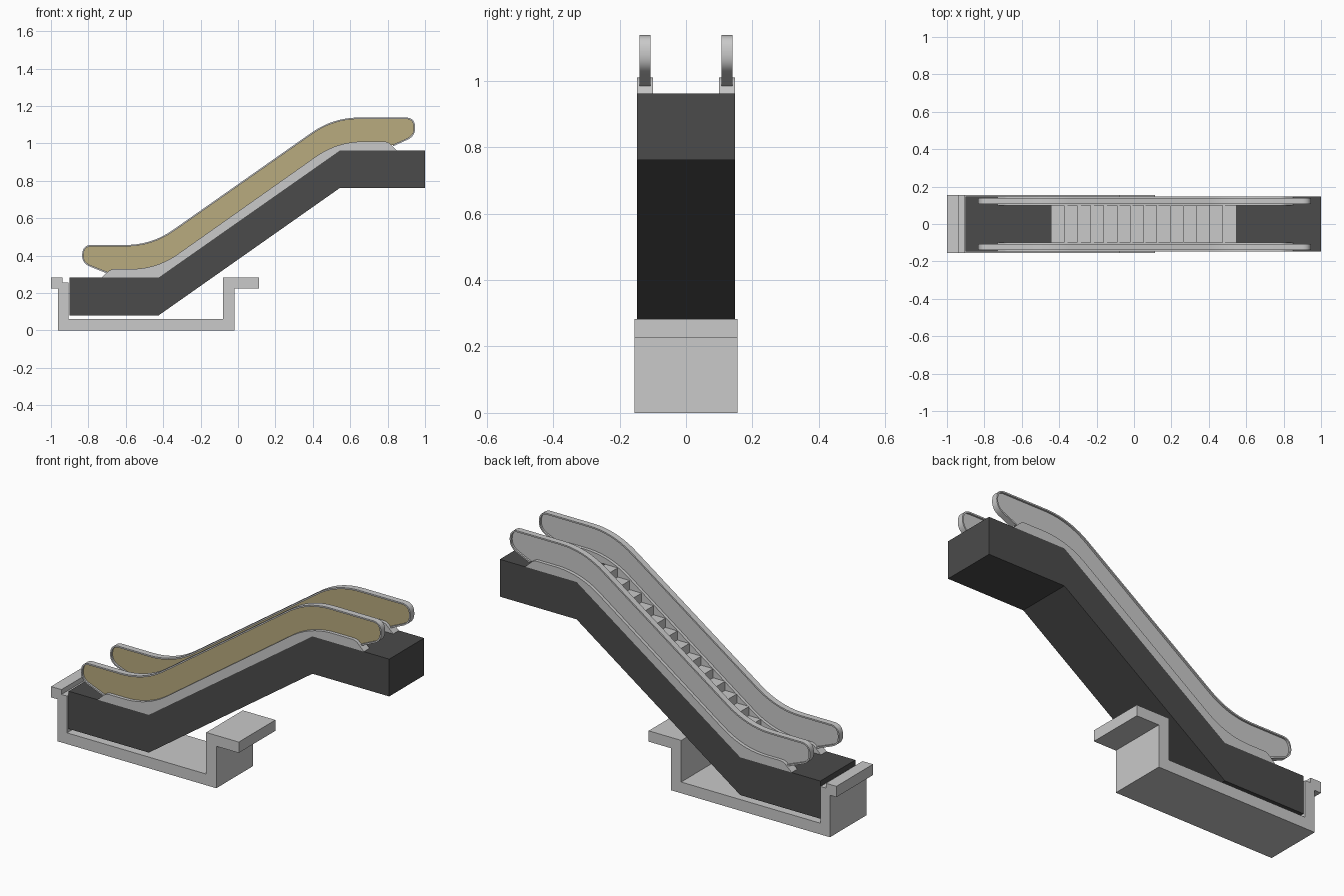
import bpy, bmesh, math
from mathutils import Vector

if "Cube" in bpy.data.objects:
    bpy.data.objects.remove(bpy.data.objects["Cube"])


def material(name, rgb):
    m = bpy.data.materials.new(name)
    m.diffuse_color = (*rgb, 1)
    m.use_nodes = True
    m.node_tree.nodes["Principled BSDF"].inputs["Base Color"].default_value = m.diffuse_color
    return m


DARK = material("dark cladding", (0.07, 0.07, 0.07))
LIGHT = material("light grey", (0.585, 0.585, 0.585))
TAN = material("tan panel", (0.483, 0.405, 0.21))


def rounded(points, n=10):
    """Points are (x, z, r); r is the tangent length of the rounded corner."""
    out = []
    for i, (x, z, r) in enumerate(points):
        p = Vector((x, z))
        if r == 0 or i in (0, len(points) - 1):
            out.append(p)
            continue
        a = p + (Vector(points[i - 1][:2]) - p).normalized() * r
        b = p + (Vector(points[i + 1][:2]) - p).normalized() * r
        for k in range(n + 1):
            t = k / n
            out.append(a * (1 - t) ** 2 + p * 2 * t * (1 - t) + b * t * t)
    return out


def extrude(name, profile, y0, y1, mats, smooth=False):
    """Extrude an x-z profile from y0 to y1."""
    bm = bmesh.new()
    a = [bm.verts.new((p[0], y0, p[1])) for p in profile]
    b = [bm.verts.new((p[0], y1, p[1])) for p in profile]
    front = bm.faces.new(a)
    bm.faces.new(b[::-1])
    for i in range(len(a)):
        j = (i + 1) % len(a)
        bm.faces.new((a[j], a[i], b[i], b[j]))
    if len(mats) > 1:  # second colour on the face looking to the front
        front.material_index = 1
    bmesh.ops.recalc_face_normals(bm, faces=bm.faces)
    bm.normal_update()
    if front.normal.y > 0:  # make sure the shell points outwards
        bmesh.ops.reverse_faces(bm, faces=bm.faces)
    me = bpy.data.meshes.new(name)
    bm.to_mesh(me)
    bm.free()
    ob = bpy.data.objects.new(name, me)
    bpy.context.collection.objects.link(ob)
    for m in mats:
        me.materials.append(m)
    if smooth:
        bpy.ops.object.select_all(action='DESELECT')
        ob.select_set(True)
        bpy.context.view_layer.objects.active = ob
        bpy.ops.object.shade_smooth_by_angle(angle=math.radians(35))
    return ob


# Concrete pit under the lower landing
extrude("floor_pit", [(-1, .283), (-.938, .283), (-.938, .257), (-.905, .257), (-.905, .06),
                      (-.08, .06), (-.08, .283), (.113, .283), (.113, .225), (-.02, .225),
                      (-.02, 0), (-.962, 0), (-.962, .225), (-1, .225)], -.155, .155, [LIGHT])

# Dark truss body
LOW, HIGH = (-.425, .282), (.545, .962)
extrude("truss", [(-.9, .08), (-.425, .08), (.545, .762), (1, .762), (1, .962), HIGH, LOW,
                  (-.9, .282)], -.148, .148, [DARK])

# Sawtooth steps on the incline
N = 14
x0, z0 = -.445, .282
dx, dz = (HIGH[0] - x0) / N, (HIGH[1] - z0) / N
steps = [(x0, z0)]
for i in range(N):
    steps += [(x0 + i * dx, z0 + (i + 1) * dz), (x0 + (i + 1) * dx, z0 + (i + 1) * dz)]
steps += [(HIGH[0], HIGH[1] - .05), (x0 + .03, z0 - .03)]
extrude("steps", steps, -.099, .099, [LIGHT])

# Balustrade profiles: skirt, handrail path and panel outline
skirt_top = rounded([(-.73, .282, 0), (-.68, .328, .02), (-.435, .328, .14),
                     (.53, 1.01, .14), (.80, 1.01, .02), (.85, .962, 0)])
skirt = skirt_top + [Vector(HIGH), Vector(LOW)]
rail = rounded([(-.70, .305, 0), (-.838, .36, .05), (-.828, .457, .046), (-.462, .457, .14),
                (.508, 1.138, .14), (.943, 1.138, .046), (.951, 1.04, .05), (.83, .985, 0)])
inner = []
for i, p in enumerate(rail):
    d = (rail[min(i + 1, len(rail) - 1)] - rail[max(i - 1, 0)]).normalized()
    inner.append(p + Vector((d.y, -d.x)) * .008)
panel = inner + [Vector((.80, .98)), Vector((.545, .98)), Vector((-.425, .30)),
                 Vector((-.67, .30))]

for side, s in (("front", -1), ("back", 1)):
    for part, prof, a, b, mats, smooth in (
            ("skirt", skirt, .1, .148, [LIGHT], True),
            ("panel", panel, .117, .130, [LIGHT, TAN], False),
            ("handrail", rail + inner[::-1], .107, .140, [LIGHT], True)):
        y0, y1 = sorted((s * a, s * b))
        extrude(f"{side}_{part}", prof, y0, y1, mats, smooth)
